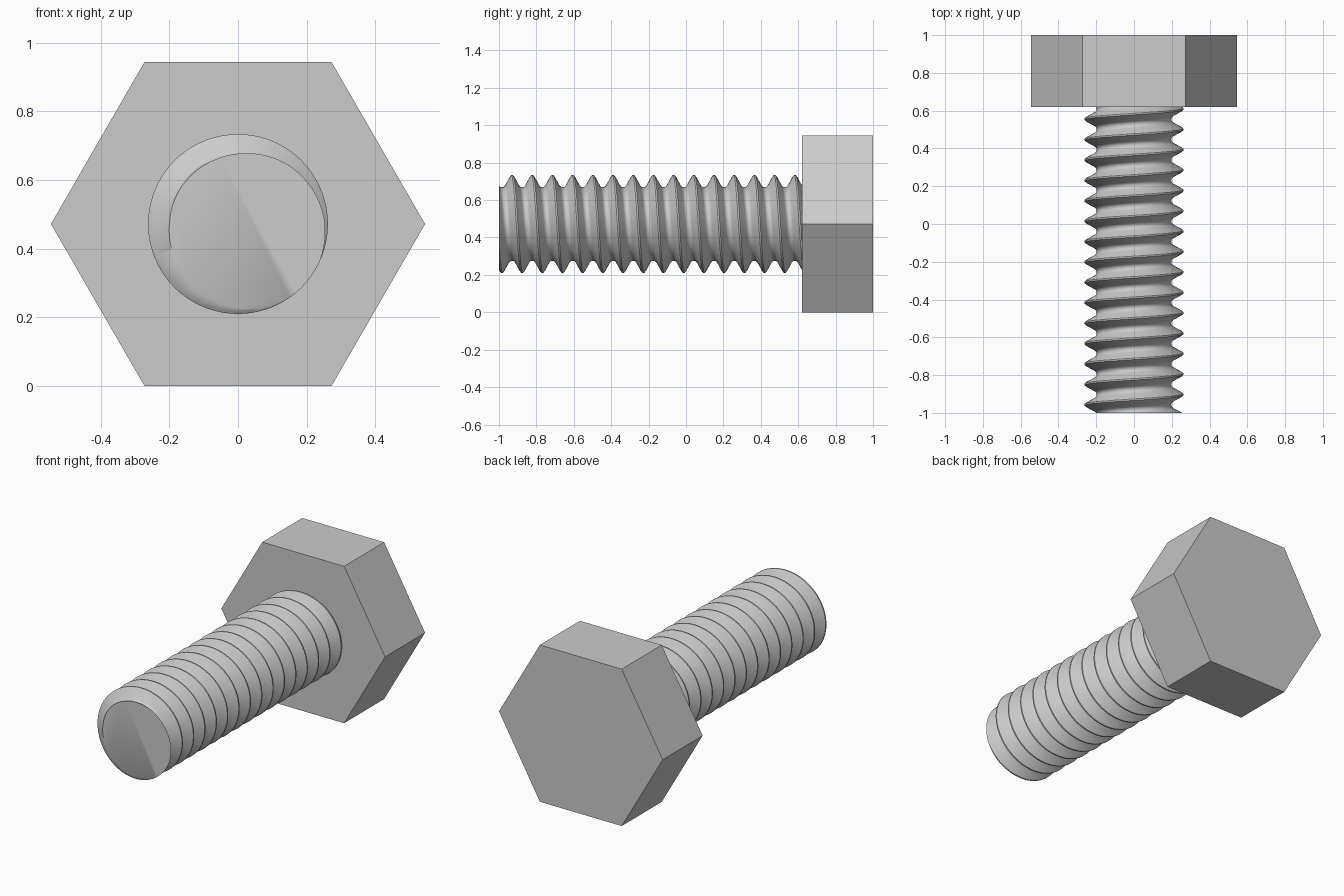
import bpy, bmesh, math
from mathutils import Vector

if "Cube" in bpy.data.objects:
    bpy.data.objects.remove(bpy.data.objects["Cube"], do_unlink=True)

HEAD_R = 0.545
AXIS_Z = HEAD_R * math.cos(math.pi / 6)
TIP, COLLAR, BACK = -1.0, 0.62, 1.0
PITCH = 0.108
SEGMENTS = 72

steel = bpy.data.materials.new("Grey Steel")
steel.use_nodes = True
steel.diffuse_color = (0.6, 0.6, 0.6, 1)
steel.node_tree.nodes["Principled BSDF"].inputs["Base Color"].default_value = (0.6, 0.6, 0.6, 1)


def finish(bm, name, smooth_angle=None):
    bmesh.ops.recalc_face_normals(bm, faces=bm.faces)
    mesh = bpy.data.meshes.new(name)
    bm.to_mesh(mesh)
    bm.free()
    mesh.materials.append(steel)
    obj = bpy.data.objects.new(name, mesh)
    bpy.context.collection.objects.link(obj)
    if smooth_angle:
        bpy.ops.object.select_all(action='DESELECT')
        obj.select_set(True)
        bpy.context.view_layer.objects.active = obj
        bpy.ops.object.shade_smooth_by_angle(angle=math.radians(smooth_angle))
    return obj


def around(radius, angle, y):
    return Vector((radius * math.cos(angle), y, AXIS_Z + radius * math.sin(angle)))


# Hexagonal head
bm = bmesh.new()
face = bm.faces.new([bm.verts.new(around(HEAD_R, k * math.pi / 3, COLLAR)) for k in range(6)])
extruded = bmesh.ops.extrude_face_region(bm, geom=[face], use_keep_orig=True)["geom"]
bmesh.ops.translate(bm, vec=(0, BACK - COLLAR, 0),
                    verts=[g for g in extruded if isinstance(g, bmesh.types.BMVert)])
finish(bm, "hex_head")

# Threaded shank: one thread profile swept along a right-handed helix
half = [(-0.054, 0.197), (-0.044, 0.199), (-0.036, 0.207), (-0.012, 0.252), (-0.004, 0.262)]
profile = half + [(-d, r) for d, r in reversed(half)]
bm = bmesh.new()
rows = []
for i in range(18 * SEGMENTS + 1):
    angle = -2 * math.pi * i / SEGMENTS
    y = TIP - 2 * PITCH - 0.011 + PITCH * i / SEGMENTS
    rows.append([bm.verts.new(around(r, angle, y + d)) for d, r in profile])
for a, b in zip(rows, rows[1:]):
    for k in range(len(profile) - 1):
        bm.faces.new((a[k], a[k + 1], b[k + 1], b[k]))
bmesh.ops.remove_doubles(bm, verts=bm.verts, dist=0.0005)

# Trim both ends flat and close them
for y, side in ((TIP, -1), (COLLAR + 0.01, 1)):
    cut = bmesh.ops.bisect_plane(bm, geom=bm.verts[:] + bm.edges[:] + bm.faces[:],
                                 plane_co=(0, y, 0), plane_no=(0, side, 0),
                                 clear_outer=True)["geom_cut"]
    rim = [e for e in cut if isinstance(e, bmesh.types.BMEdge)]
    bmesh.ops.holes_fill(bm, edges=rim, sides=0)
finish(bm, "threaded_shank", 40)
